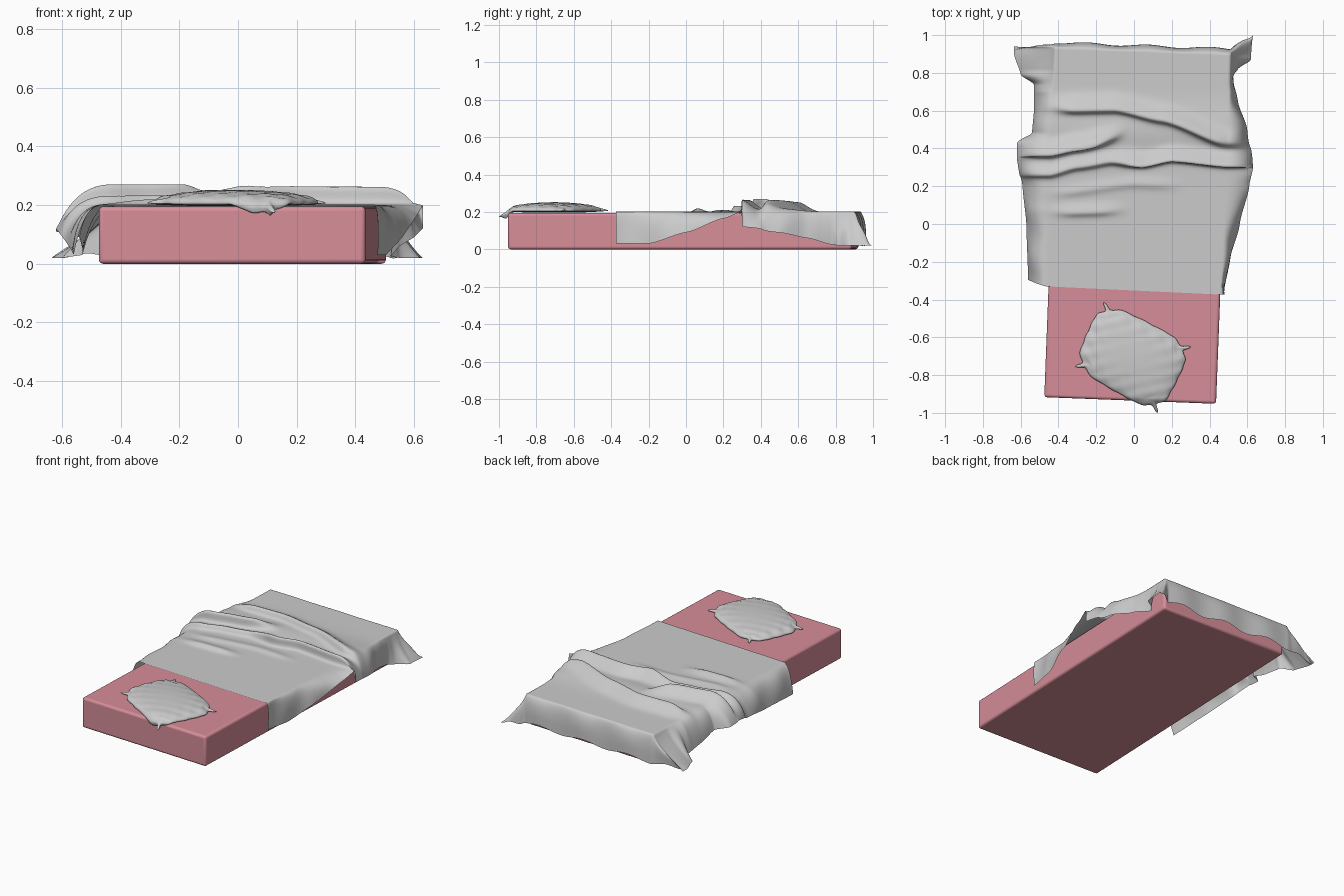
import bpy, bmesh, math
from mathutils import Vector

if "Cube" in bpy.data.objects:
    bpy.data.objects.remove(bpy.data.objects["Cube"])


def interp(keys, t, k=1):
    """Smooth keyed lookup: column k of keys against column 0."""
    if t <= keys[0][0]:
        return keys[0][k]
    for a, b in zip(keys, keys[1:]):
        if t <= b[0]:
            f = (t - a[0]) / (b[0] - a[0])
            f = 0.5 * f + 0.5 * f * f * (3 - 2 * f)
            return a[k] + (b[k] - a[k]) * f
    return keys[-1][k]


def fade(x, a, b, soft=0.12):
    f = max(0, min(1, (x - a) / soft, (b - x) / soft))
    return f * f * (3 - 2 * f)


def grid_object(name, *nets):
    """Mesh from rectangular nets of points, welded where they meet."""
    bm = bmesh.new()
    for rows in nets:
        net = [[bm.verts.new(p) for p in r] for r in rows]
        for r0, r1 in zip(net, net[1:]):
            for i in range(len(r0) - 1):
                bm.faces.new((r0[i], r0[i + 1], r1[i + 1], r1[i]))
    if len(nets) > 1:
        bmesh.ops.remove_doubles(bm, verts=bm.verts, dist=0.0003)
    me = bpy.data.meshes.new(name)
    bm.to_mesh(me)
    bm.free()
    me.shade_smooth()
    ob = bpy.data.objects.new(name, me)
    bpy.context.collection.objects.link(ob)
    return ob


# Mattress: slightly turned box with rounded edges
bpy.ops.mesh.primitive_cube_add(size=1, location=(0.015, -0.015, 0.0975))
mattress = bpy.context.object
mattress.name = "mattress"
mattress.scale = (0.91, 1.84, 0.195)
bpy.ops.object.transform_apply(location=False, rotation=False, scale=True)
mattress.rotation_euler.z = math.radians(-2.2)
bev = mattress.modifiers.new("round", 'BEVEL')
bev.width, bev.segments = 0.015, 4
bpy.ops.object.shade_smooth_by_angle()
pink = bpy.data.materials.new("pink")
pink.diffuse_color = (0.68, 0.27, 0.32, 1)
pink.use_nodes = True
pink.node_tree.nodes["Principled BSDF"].inputs["Base Color"].default_value = pink.diffuse_color
mattress.data.materials.append(pink)

# Blanket: hem keys per side (y, x, z)
RIGHT = [(-0.37, 0.475, 0.03), (-0.2, 0.505, 0.03), (0, 0.56, 0.09), (0.2, 0.61, 0.165),
         (0.3, 0.63, 0.2), (0.34, 0.63, 0.12), (0.5, 0.60, 0.09), (0.65, 0.55, 0.06),
         (0.78, 0.52, 0.025), (0.82, 0.55, 0.02), (0.87, 0.62, 0.02)]
LEFT = [(-0.31, -0.56, 0.03), (0, -0.57, 0.05), (0.2, -0.59, 0.08), (0.35, -0.62, 0.12),
        (0.44, -0.62, 0.11), (0.48, -0.54, 0.09), (0.6, -0.53, 0.05), (0.74, -0.53, 0.03),
        (0.79, -0.60, 0.02), (0.9, -0.635, 0.02)]
TIP = {1: (0.63, 1.0), -1: (-0.635, 0.91)}

# Ridges: path (x, y), x range, height, width
RIDGES = [
    ([(-0.6, 0.46), (-0.45, 0.4), (-0.3, 0.43), (-0.05, 0.485)], -0.9, -0.02, 0.06, 0.035),
    ([(-0.1, 0.34), (0.05, 0.34), (0.2, 0.37), (0.5, 0.34)], -0.15, 0.9, 0.058, 0.03),
    ([(-0.4, 0.63), (-0.1, 0.635), (0.15, 0.58), (0.5, 0.45)], -0.5, 0.62, 0.045, 0.04),
    ([(-0.45, 0.28), (-0.3, 0.32), (-0.05, 0.36)], -0.65, 0.1, 0.03, 0.03),
    ([(-0.4, 0.07), (0, 0.08)], -0.5, 0.0, 0.018, 0.03),
    ([(-0.4, 0.17), (0, 0.22), (0.4, 0.2)], -0.5, 0.3, 0.01, 0.03),
]


def top_point(x, y):
    h = 0.018 * math.exp(-((y - 0.5) / 0.12) ** 2)
    lean = 0
    for path, a, b, amp, wid in RIDGES:
        d = (y - interp(path, x)) / wid
        r = amp * fade(x, a, b, 0.2) * math.exp(-d * d)
        h += r
        lean += 0.6 * r
    return Vector((x, y - lean, 0.201 + min(h, 0.069)))


def edge_x(side, y):
    return 0.463 + 0.038 * (y + 0.37) if side > 0 else -0.468 + 0.038 * (y + 0.34)


def cloth_point(s, v):
    """s in -2..2 across (beyond 1 hangs), v in 0..1 along."""
    side = 1 if s > 0 else -1
    w = max(0, abs(s) - 1)
    c = max(-1, min(1, s))
    front = -0.352 - 0.022 * c + (0.035 * w if side < 0 else 0)
    back = 0.915 - 0.017 * c
    y = front + v * (back - front)
    lx, rx = edge_x(-1, y), edge_x(1, y)
    p = top_point(lx + (rx - lx) * (c + 1) / 2, y)
    if w > 0:
        keys = RIGHT if side > 0 else LEFT
        hx, hz = interp(keys, y, 1), interp(keys, y, 2)
        # the corner flare at the foot end starts low down
        k = 0.65 if y < 0.7 else max(0.2, 0.65 - 4 * (y - 0.7))
        mx = p.x + k * (hx - p.x)
        x = (1 - w) ** 2 * p.x + 2 * w * (1 - w) * mx + w * w * hx
        z = (1 - w) ** 2 * p.z + 2 * w * (1 - w) * (hz + (k + 0.33) * (p.z - hz)) + w * w * hz
        x += side * 0.006 * w * (1 - w) * 4 * (1 + math.sin(26 * y))
        p = Vector((x, p.y, z))
    return p


def blanket_point(s, v, t):
    p = cloth_point(s, v)
    if t > 0:
        # Drop over the foot end, corners pulled out to a tip
        side = 1 if s > 0 else -1
        w = max(0, abs(s) - 1)
        wave = math.sin(9 * s + 1)
        hem = 0.03 + 0.012 * wave * (1 - w) - 0.01 * w
        f = t ** 1.7
        p.z += (min(hem, p.z) - p.z) * f
        p.y += (0.03 + 0.006 * wave) * math.sin(min(1, t * 1.2) * math.pi / 2)
        tx, ty = TIP[side]
        p.x += (tx - p.x) * t * w
        p.y += (ty - p.y) * t * w ** 0.6
    return p


cols = [-2 + i / 16 for i in range(16)] + [-1 + i / 36 for i in range(73)] + [1 + (i + 1) / 16 for i in range(16)]
steps = [(i / 150, 0) for i in range(151)] + [(1, (i + 1) / 14) for i in range(14)]
grid_object("blanket", [[blanket_point(s, v, t) for s in cols] for v, t in steps])

# Pillow: puffed quad with pinched corner ears, the front one droops over the edge
A, B, C, D = [Vector(p) for p in ((-0.16, -0.415), (0.3, -0.65), (0.125, -1.0), (-0.31, -0.755))]


def squeeze(t):
    """How far a side is pulled in at position t along it."""
    return 0.15 * math.exp(-((abs(t) - 0.82) / 0.12) ** 2) * (1 - t ** 8) - 0.06 * (1 - t * t) + 0.008 * math.sin(15 * t)* (1 - t * t)


def pillow_point(u, v, top):
    m = (1 - u * u) * (1 - v * v)
    a = (u * (1 - squeeze(v) * u * u) + 1) / 2
    b = (v * (1 - squeeze(u) * v * v) + 1) / 2
    q = (D * (1 - a) + C * a) * (1 - b) + (A * (1 - a) + B * a) * b
    wrinkle = 0.004 * math.sin(16 * u) * math.sin(14 * v) * (1 - m) * min(1, m * 8)
    z = 0.207 + (0.045 * m ** 0.4 + wrinkle if top else -0.011 * m ** 0.3)
    over = max(0, -0.925 - q.y)
    z -= 0.45 * over
    if not top:
        z -= min(0.025, over * 0.6) * min(1, m * 30)
    return Vector((q.x, q.y, z))


N = 48
ts = [math.sin(math.pi / 2 * (-1 + 2 * i / N)) for i in range(N + 1)]
ts[0], ts[-1] = -1, 1
grid_object("pillow",
            [[pillow_point(u, v, True) for u in ts] for v in ts],
            [[pillow_point(u, v, False) for u in reversed(ts)] for v in ts])
